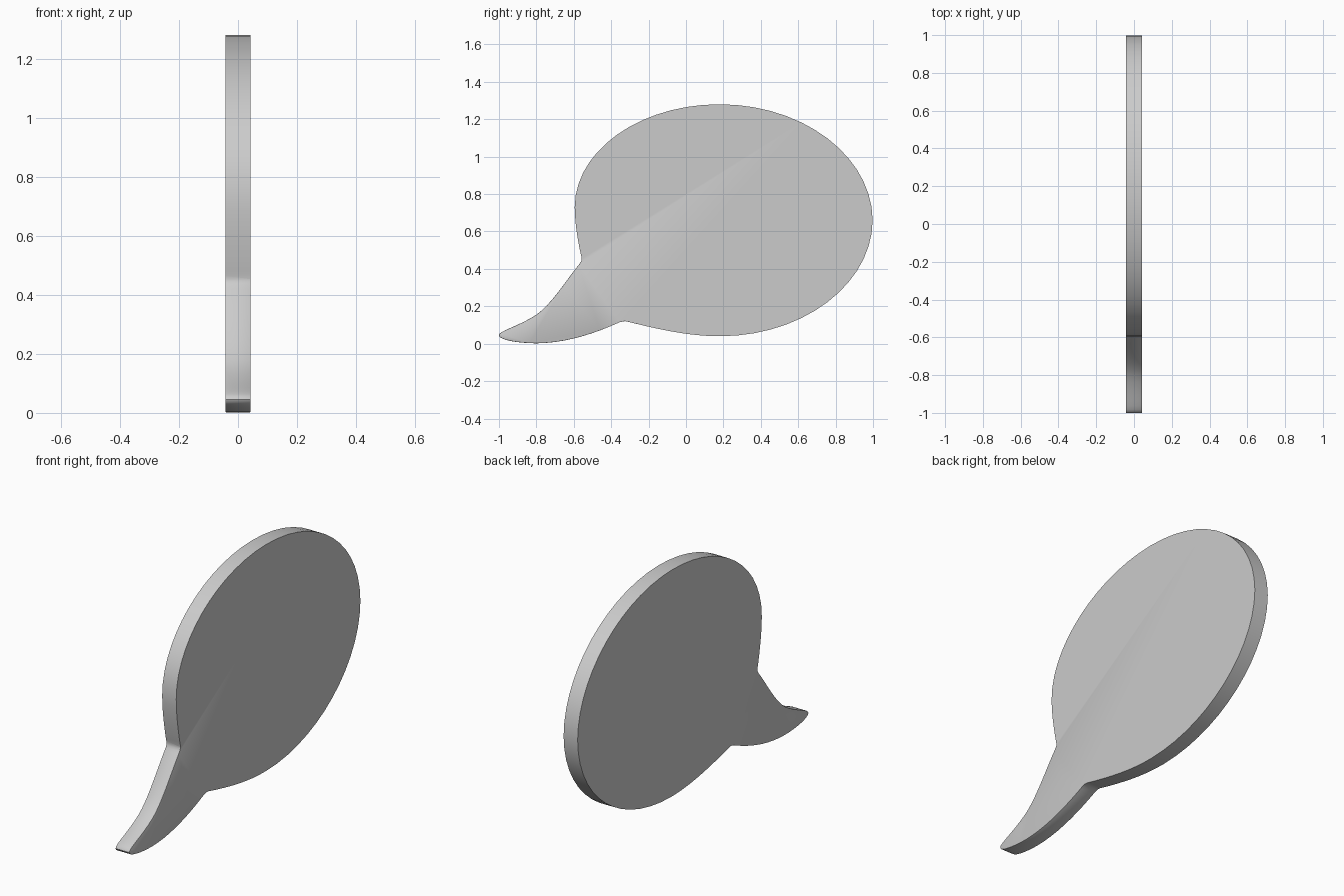
import bpy, bmesh
from mathutils import Vector
from mathutils.geometry import interpolate_bezier

if "Cube" in bpy.data.objects:
    bpy.data.objects.remove(bpy.data.objects["Cube"])

HALF = 0.0425  # half thickness along x

# Outline in (y, z): start point, then (handle, handle, end point, steps)
start = (0.18, 1.28)
segments = [
    ((0.63, 1.28), (0.995, 1.00), (0.998, 0.66), 14),      # upper right
    ((0.995, 0.32), (0.63, 0.04), (0.18, 0.04), 14),       # lower right
    ((0.02, 0.04), (-0.14, 0.075), (-0.30, 0.115), 8),     # underside
    ((-0.325, 0.123), (-0.34, 0.123), (-0.37, 0.108), 5),  # lower notch
    ((-0.50, 0.05), (-0.65, 0.003), (-0.80, 0.002), 9),    # tail underside
    ((-0.90, 0.003), (-1.0, 0.02), (-1.0, 0.045), 8),      # tail tip
    ((-1.0, 0.07), (-0.90, 0.09), (-0.80, 0.155), 8),      # tail top
    ((-0.72, 0.21), (-0.64, 0.34), (-0.575, 0.42), 8),
    ((-0.555, 0.445), (-0.555, 0.45), (-0.563, 0.48), 5),  # upper notch
    ((-0.58, 0.56), (-0.595, 0.65), (-0.595, 0.73), 6),    # left side
    ((-0.595, 1.03), (-0.25, 1.28), (0.18, 1.28), 14),     # upper left
]


def vec(p):
    return Vector((0, p[0], p[1]))


outline = []
p = start
for h1, h2, end, steps in segments:
    outline += interpolate_bezier(vec(p), vec(h1), vec(h2), vec(end), steps + 1)[:-1]
    p = end

# Flat plate: two caps joined by a rim
bm = bmesh.new()
weight = bm.edges.layers.float.new("bevel_weight_edge")
left = [bm.verts.new((-HALF, q.y, q.z)) for q in outline]
right = [bm.verts.new((HALF, q.y, q.z)) for q in outline]
bm.faces.new(left)
bm.faces.new(right[::-1])
n = len(outline)
for i in range(n):
    j = (i + 1) % n
    bm.faces.new((left[i], right[i], right[j], left[j]))
bmesh.ops.recalc_face_normals(bm, faces=bm.faces)

# Rim edges get softer towards the tail tip
for e in bm.edges:
    a, b = e.verts
    mid = (a.co + b.co) / 2
    if a.co.x == b.co.x and mid.z < 0.45 and mid.y < -0.3:
        e[weight] = min(1.0, (-0.3 - mid.y) / 0.4)

mesh = bpy.data.meshes.new("speech_bubble")
bm.to_mesh(mesh)
bm.free()
bubble = bpy.data.objects.new("speech_bubble", mesh)
bpy.context.collection.objects.link(bubble)
bpy.context.view_layer.objects.active = bubble
bubble.select_set(True)

# Soft tail edges
bevel = bubble.modifiers.new("soft_tail", "BEVEL")
bevel.limit_method = "WEIGHT"
bevel.width = 0.008
bevel.segments = 2
bpy.ops.object.modifier_apply(modifier=bevel.name)
bpy.ops.object.shade_smooth_by_angle(angle=0.52)
